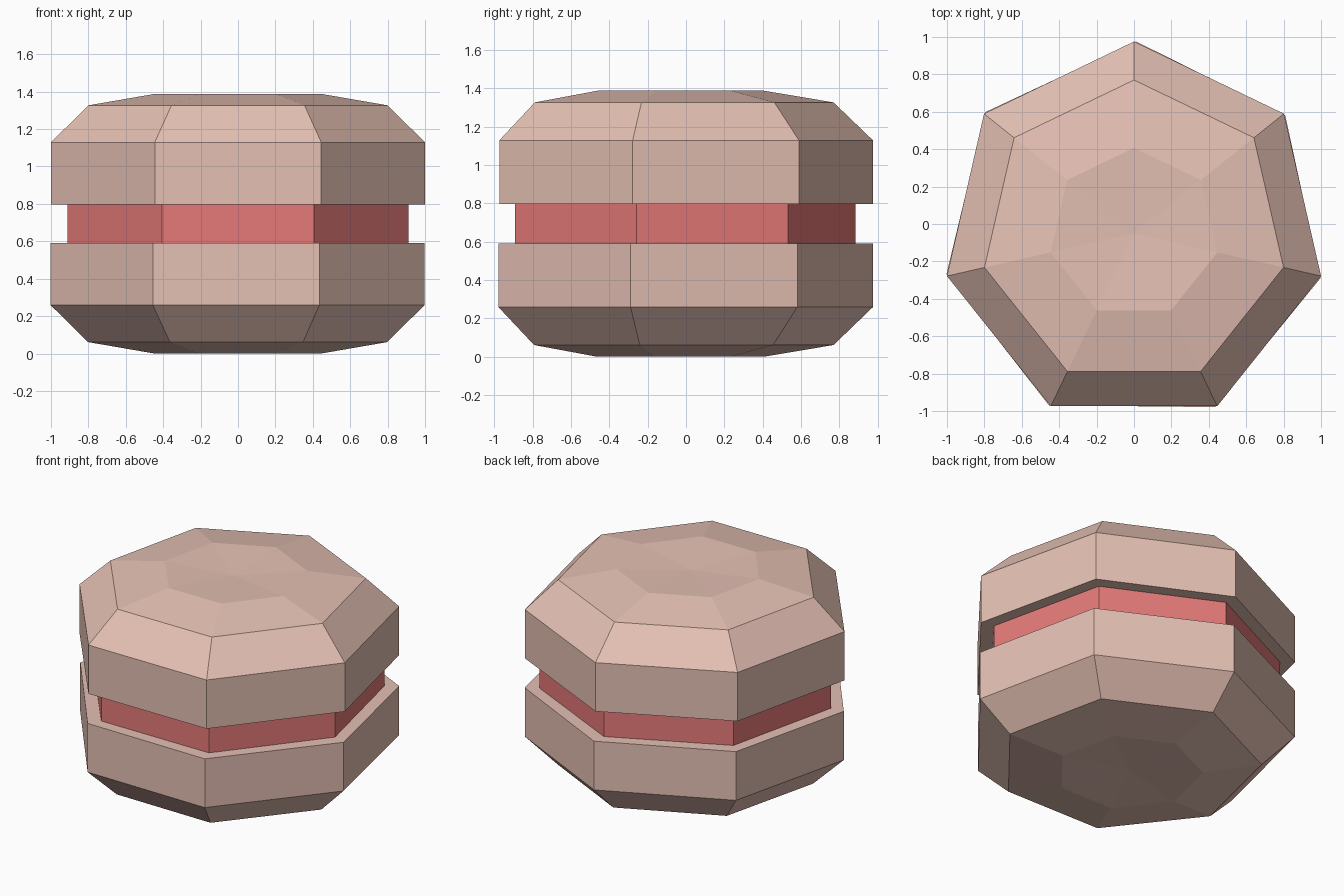
import bpy, bmesh, math

if "Cube" in bpy.data.objects:
    bpy.data.objects.remove(bpy.data.objects["Cube"])

SIDES = 7
CENTRE_Y = -0.05


def material(name, rgb):
    m = bpy.data.materials.new(name)
    m.diffuse_color = (*rgb, 1)
    m.use_nodes = True
    m.node_tree.nodes["Principled BSDF"].inputs["Base Color"].default_value = m.diffuse_color
    return m


def lathe(name, profile, mat, turn=0.0):
    """Seven-sided solid from (radius, z) points; radius 0 makes a pole."""
    bm = bmesh.new()
    rings = []
    for r, z in profile:
        if r == 0:
            rings.append([bm.verts.new((0, CENTRE_Y, z))] * SIDES)
            continue
        angles = [math.pi / 2 + turn + math.tau * i / SIDES for i in range(SIDES)]
        rings.append([bm.verts.new((r * math.cos(a), CENTRE_Y + r * math.sin(a), z))
                      for a in angles])
    for low, high in zip(rings, rings[1:]):
        for i in range(SIDES):
            j = (i + 1) % SIDES
            corners = dict.fromkeys((low[i], low[j], high[j], high[i]))
            bm.faces.new(list(corners))
    # Close any open flat end
    for (r, z), ring in ((profile[0], rings[0]), (profile[-1], rings[-1])):
        if r:
            bm.faces.new(ring)
    bmesh.ops.recalc_face_normals(bm, faces=bm.faces[:])
    mesh = bpy.data.meshes.new(name)
    bm.to_mesh(mesh)
    bm.free()
    mesh.materials.append(mat)
    obj = bpy.data.objects.new(name, mesh)
    bpy.context.collection.objects.link(obj)
    return obj


biscuit = material("biscuit pink", (0.78, 0.53, 0.455))
cream = material("berry filling", (0.78, 0.195, 0.19))

# Shell profile: straight wall, bevel, shallow crown with dimpled middle
R, H = 1.0257, 1.388
shell = [(R, 0.797), (R, 1.129), (0.82, 1.327), (0.457, H), (0, H - 0.02)]

lathe("top_shell", shell, biscuit)
# Bottom shell is the same shape upside down, turned very slightly
lathe("bottom_shell", [(r, H - z) for r, z in shell], biscuit, turn=-0.011)
# Recessed filling between the shells
lathe("filling", [(0.935, H - 0.797), (0.935, 0.797)], cream)
